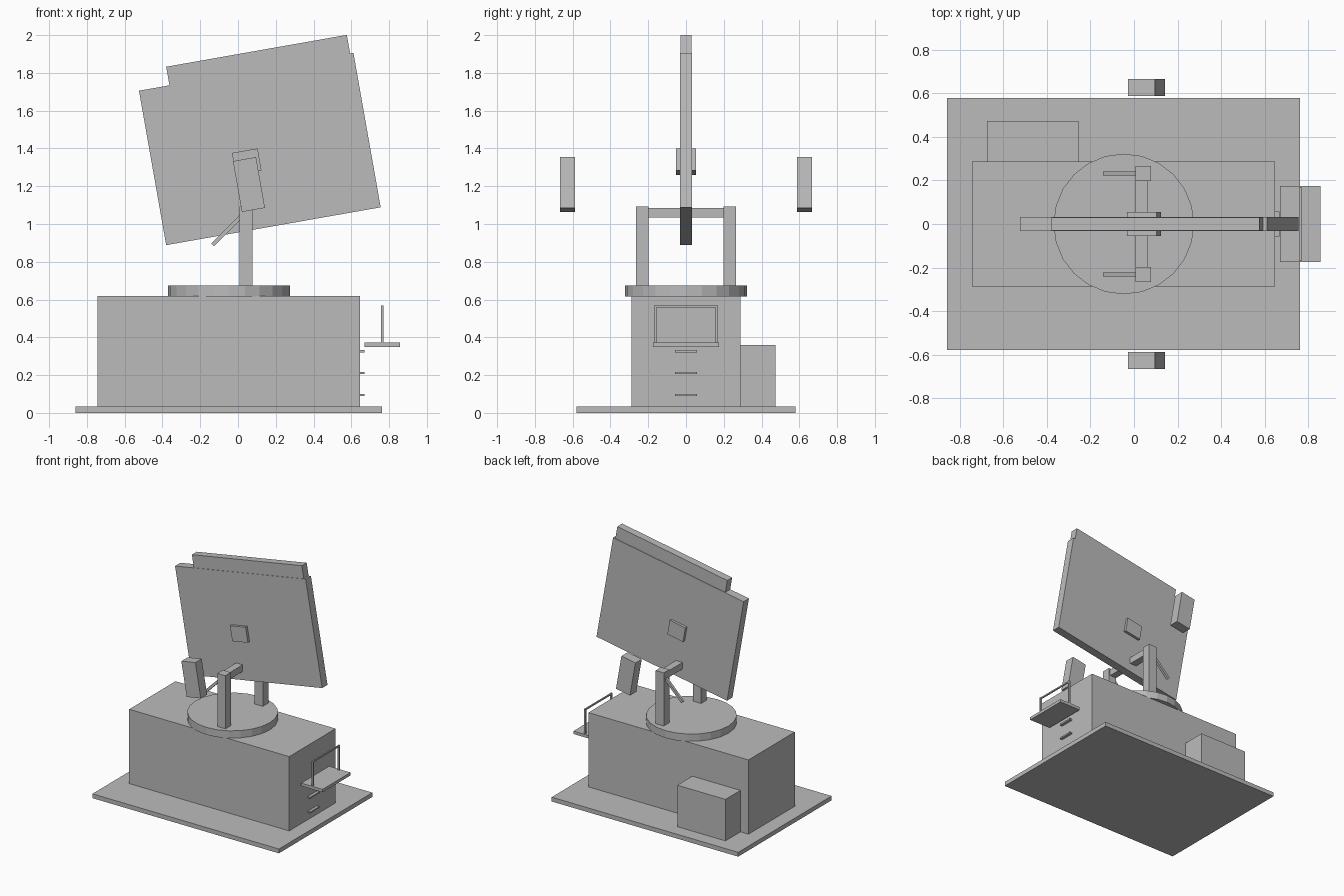
import bpy
import math
from mathutils import Vector, Matrix

if "Cube" in bpy.data.objects:
    bpy.data.objects.remove(bpy.data.objects["Cube"], do_unlink=True)

grey = bpy.data.materials.new("plain_grey")
grey.use_nodes = True
grey.diffuse_color = (0.5, 0.5, 0.5, 1)
grey.node_tree.nodes["Principled BSDF"].inputs["Base Color"].default_value = (0.5, 0.5, 0.5, 1)

TILT = math.radians(10)


def box(name, centre, size, tilt=0.0):
    """Box of the given size, tilted about the y axis (positive raises +x)."""
    bpy.ops.mesh.primitive_cube_add(size=1, location=centre, rotation=(0, -tilt, 0))
    ob = bpy.context.object
    ob.name = name
    ob.data.transform(Matrix.Diagonal((*size, 1)))
    ob.data.materials.append(grey)
    return ob


def block(name, x, y, z):
    """Upright box from its three ranges."""
    ranges = (x, y, z)
    return box(name, [(a + b) / 2 for a, b in ranges], [b - a for a, b in ranges])


# Base slab, main cabin and rear cabinet
block("base_slab", (-0.86, 0.762), (-0.58, 0.58), (0, 0.034))
block("cabin", (-0.745, 0.647), (-0.288, 0.288), (0.034, 0.618))
block("rear_cabinet", (-0.675, -0.256), (0.288, 0.474), (0.034, 0.36))

# Turntable
bpy.ops.mesh.primitive_cylinder_add(vertices=24, radius=0.323, depth=0.058,
                                    location=(-0.047, 0, 0.646))
turntable = bpy.context.object
turntable.name = "turntable"
turntable.data.materials.append(grey)

# Crossbar between the posts
block("crossbar", (0.007, 0.064), (-0.2, 0.2), (1.034, 1.086))

# Tilted panel, its top strip and the hub plate through it
panel_centre = Vector((0.1155, 0, 1.397))
tilted = Matrix.Rotation(-TILT, 3, 'Y')
box("panel", panel_centre, (1.153, 0.066, 0.83), TILT)
box("panel_top_strip", panel_centre + tilted @ Vector((0.073, 0, 0.465)),
    (0.971, 0.06, 0.1), TILT)
box("hub_plate", (0.046, 0, 1.33), (0.138, 0.108, 0.118), TILT)

# Mirrored pairs: posts, braces, counterweights and railing posts
for side, s in (("front", -1), ("back", 1)):
    box(side + "_post", (0.042, s * 0.232, 0.8835), (0.07, 0.068, 0.419))
    box(side + "_brace", (-0.053, s * 0.232, 0.97), (0.23, 0.02, 0.02), math.radians(45))
    box(side + "_counterweight", (0.058, s * 0.627, 1.209), (0.124, 0.078, 0.273), TILT)
    box(side + "_railing_post", (0.764, s * 0.163, 0.47), (0.013, 0.013, 0.196))

# Side platform with its rail
block("side_platform", (0.671, 0.857), (-0.174, 0.174), (0.35, 0.373))
block("railing_bar", (0.759, 0.769), (-0.163, 0.163), (0.557, 0.568))

# Ladder rungs on the cabin end
for i, z in enumerate((0.095, 0.211, 0.327)):
    box("rung_%d" % (i + 1), (0.657, 0, z), (0.024, 0.114, 0.012))
